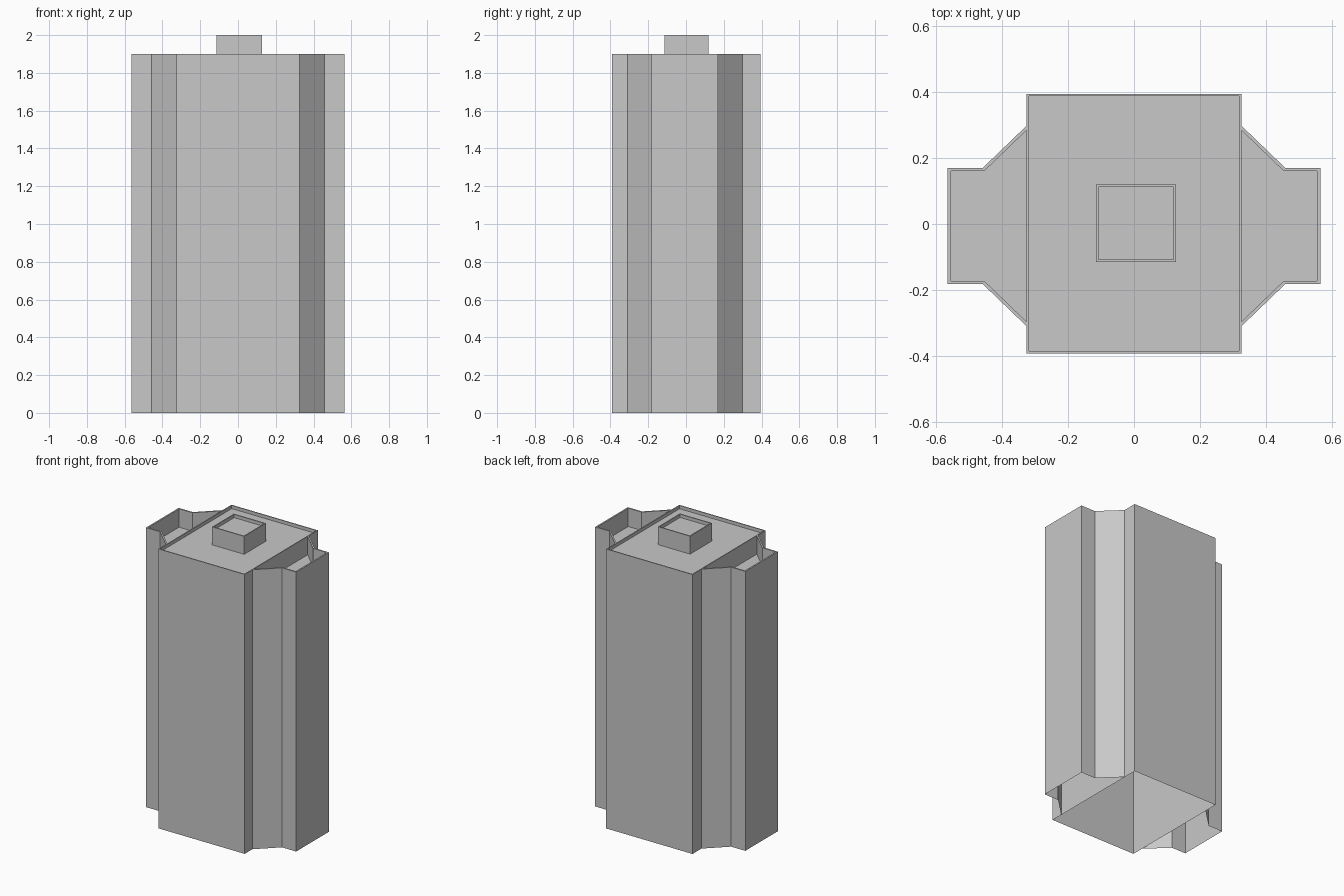
import bpy
import bmesh
from mathutils import Vector
from mathutils.geometry import intersect_line_line

cube = bpy.data.objects.get("Cube")
if cube:
    bpy.data.objects.remove(cube)

# Single concrete colour
GREY = (0.58, 0.58, 0.58, 1.0)
concrete = bpy.data.materials.new("concrete_grey")
concrete.use_nodes = True
concrete.diffuse_color = GREY
concrete.node_tree.nodes["Principled BSDF"].inputs["Base Color"].default_value = GREY


def inset(outline, widths):
    """Move each edge of a counter-clockwise outline inward by its own width."""
    pts = [Vector((x, y, 0)) for x, y in outline]
    lines = []
    for i, a in enumerate(pts):
        b = pts[(i + 1) % len(pts)]
        d = (b - a).normalized()
        shift = Vector((-d.y, d.x, 0)) * widths[i]
        lines.append((a + shift, b + shift))
    return [intersect_line_line(*lines[i - 1], *lines[i])[0].xy for i in range(len(pts))]


def parapet_block(name, outline, z0, z1, depth, rim, open_back=False):
    """Hollow walls, open below, with a thin parapet around a sunken roof.
    With open_back the closing edge of the outline has no wall."""
    n = len(outline)
    walls = n - 1 if open_back else n
    inner = inset(outline, [rim] * walls + [0.0] * (n - walls))
    bm = bmesh.new()
    rings = [[bm.verts.new((x, y, z)) for x, y in loop]
             for loop, z in ((outline, z0), (outline, z1), (inner, z1), (inner, z1 - depth))]
    for low, high in zip(rings, rings[1:]):
        for i in range(walls):
            j = (i + 1) % n
            bm.faces.new((low[i], low[j], high[j], high[i]))
    bm.faces.new(rings[-1])
    mesh = bpy.data.meshes.new(name)
    bm.to_mesh(mesh)
    bm.free()
    mesh.materials.append(concrete)
    obj = bpy.data.objects.new(name, mesh)
    bpy.context.collection.objects.link(obj)
    return obj


def rectangle(x0, x1, y0, y1):
    return [(x0, y0), (x1, y0), (x1, y1), (x0, y1)]


# Central tower and the small roof housing
parapet_block("main_tower", rectangle(-0.325, 0.325, -0.392, 0.394), 0.0, 1.9, 0.022, 0.007)
parapet_block("roof_housing", rectangle(-0.115, 0.127, -0.115, 0.12), 1.878, 2.0, 0.022, 0.008)

# Side wings with splayed corners, backed by the tower walls
wing = [(0.325, -0.31), (0.458, -0.182), (0.565, -0.182),
        (0.565, 0.17), (0.458, 0.17), (0.325, 0.298)]
parapet_block("left_wing", wing, 0.0, 1.9, 0.125, 0.01, open_back=True)
parapet_block("right_wing", [(-x, y) for x, y in reversed(wing)], 0.0, 1.9, 0.125, 0.01, open_back=True)
